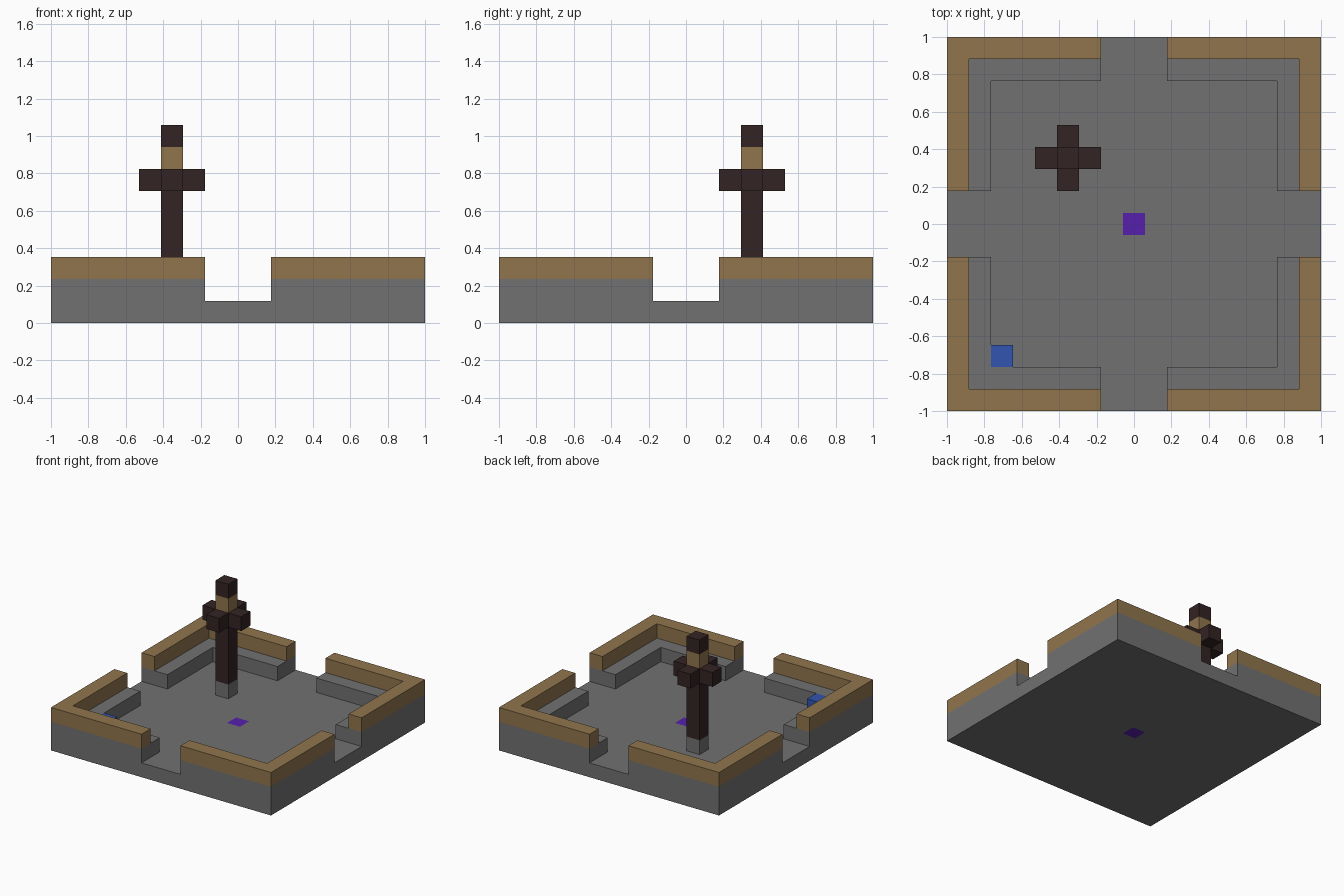
import bpy
import bmesh
from mathutils import Matrix, Vector

if "Cube" in bpy.data.objects:
    bpy.data.objects.remove(bpy.data.objects["Cube"])

U = 2 / 17  # one block; the base is 17 blocks wide


def material(name, rgb):
    m = bpy.data.materials.new(name)
    m.use_nodes = True
    m.diffuse_color = (*rgb, 1)
    m.node_tree.nodes["Principled BSDF"].inputs["Base Color"].default_value = (*rgb, 1)
    return m


stone = material("grey stone", (0.165, 0.165, 0.165))
timber = material("tan timber", (0.28, 0.178, 0.074))
dark_wood = material("dark wood", (0.034, 0.017, 0.017))
blue = material("blue", (0.032, 0.091, 0.434))
purple = material("purple", (0.093, 0.014, 0.413))


def finish(name, bm, *mats):
    bmesh.ops.recalc_face_normals(bm, faces=bm.faces)
    mesh = bpy.data.meshes.new(name)
    bm.to_mesh(mesh)
    bm.free()
    for m in mats:
        mesh.materials.append(m)
    ob = bpy.data.objects.new(name, mesh)
    bpy.context.collection.objects.link(ob)
    return ob


def block_mesh(x, y, z, size):
    """Box centred on x, y with its bottom at z, in block units."""
    bm = bmesh.new()
    sx, sy, sz = size
    place = Matrix.Translation(Vector((x, y, z + sz / 2)) * U)
    bmesh.ops.create_cube(bm, size=U, matrix=place @ Matrix.Diagonal((sx, sy, sz, 1)))
    return bm


def block(name, mat, x, y, z, size=(1, 1, 1)):
    return finish(name, block_mesh(x, y, z, size), mat)


def corner_walls(name, mat, inner, z):
    """L-shaped wall in one corner, mirrored to all four with gateways between."""
    outer, gate = 8.5, 1.5
    outline = [(gate, outer), (outer, outer), (outer, gate),
               (inner, gate), (inner, inner), (gate, inner)]
    bm = bmesh.new()
    face = bm.faces.new([bm.verts.new((x * U, y * U, z * U)) for x, y in outline])
    out = bmesh.ops.extrude_face_region(bm, geom=[face], use_keep_orig=True)
    top = [v for v in out["geom"] if isinstance(v, bmesh.types.BMVert)]
    bmesh.ops.translate(bm, verts=top, vec=(0, 0, U))
    ob = finish(name, bm, mat)
    mirror = ob.modifiers.new("four corners", 'MIRROR')
    mirror.use_axis = (True, True, False)
    mirror.use_mirror_merge = False


# Floor slab with a purple centre tile cut through it
bm = block_mesh(0, 0, 0, (17, 17, 1))
for axis in ((1, 0, 0), (0, 1, 0)):
    for side in (-0.5, 0.5):
        bmesh.ops.bisect_plane(bm, geom=bm.verts[:] + bm.edges[:] + bm.faces[:],
                               plane_co=Vector(axis) * side * U, plane_no=axis)
for f in bm.faces:
    f.material_index = int(f.calc_center_median().xy.length < U / 2)
finish("floor", bm, stone, purple)

# Walls: wide stone ledge below, narrow timber rim above
corner_walls("stone_ledge", stone, 6.5, 1)
corner_walls("timber_rim", timber, 7.5, 2)

# Blue block in the front corner
block("blue_block", blue, -6, -6, 1)

# Post with crossed arms
px, py = -3, 3
block("post_base", stone, px, py, 1)
block("post_shaft", dark_wood, px, py, 2, (1, 1, 5))
for name, dx, dy in (("left", 1, 0), ("right", -1, 0), ("front", 0, -1), ("back", 0, 1)):
    block(name + "_arm", dark_wood, px + dx, py + dy, 6)
block("post_collar", timber, px, py, 7)
block("post_cap", dark_wood, px, py, 8)
